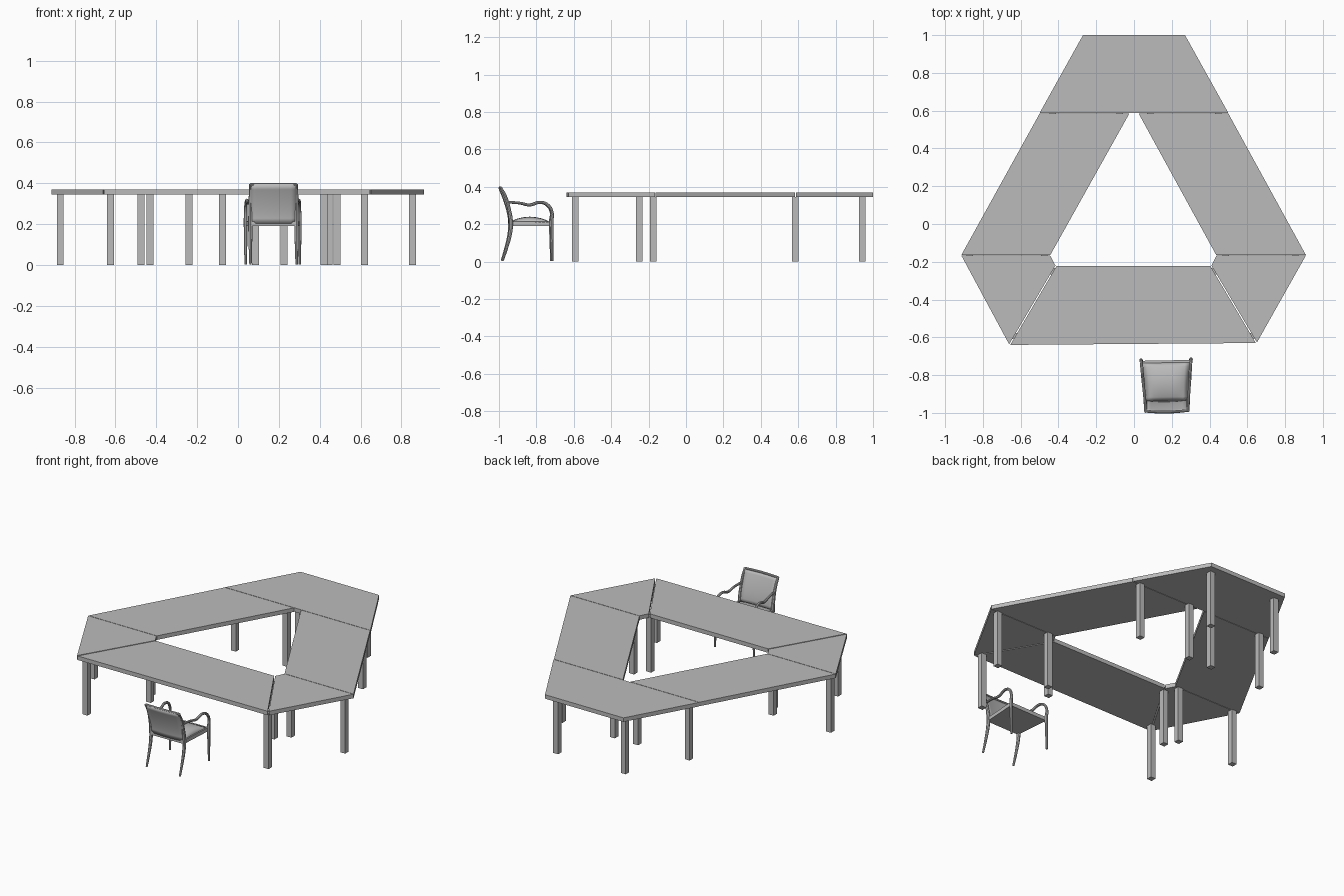
import bpy, bmesh, math
from mathutils import Matrix, Vector

cube = bpy.data.objects.get("Cube")
if cube:
    bpy.data.objects.remove(cube, do_unlink=True)

grey = bpy.data.materials.new("plain grey")
grey.use_nodes = True
grey.diffuse_color = (0.5, 0.5, 0.5, 1)
grey.node_tree.nodes["Principled BSDF"].inputs["Base Color"].default_value = (0.5, 0.5, 0.5, 1)


def add(name, bm):
    bmesh.ops.recalc_face_normals(bm, faces=bm.faces)
    mesh = bpy.data.meshes.new(name)
    bm.to_mesh(mesh)
    bm.free()
    mesh.materials.append(grey)
    ob = bpy.data.objects.new(name, mesh)
    bpy.context.collection.objects.link(ob)
    return ob


def slab(name, outline, low, high):
    bm = bmesh.new()
    face = bm.faces.new([bm.verts.new((x, y, low)) for x, y in outline])
    top = bmesh.ops.extrude_face_region(bm, geom=[face])["geom"]
    bmesh.ops.translate(bm, vec=(0, 0, high - low),
                        verts=[v for v in top if isinstance(v, bmesh.types.BMVert)])
    return add(name, bm)


def smooth(ob, angle=40):
    bpy.ops.object.select_all(action='DESELECT')
    ob.select_set(True)
    bpy.context.view_layer.objects.active = ob
    bpy.ops.object.shade_smooth_by_angle(angle=math.radians(angle))


# Table ring: six tops
TOP, UNDER = 0.37, 0.345
tops = {
    "back_top": [(-.27, 1), (.27, 1), (.5, .587), (-.5, .587)],
    "right_side_top": [(-.5, .584), (-.025, .584), (-.443, -.164), (-.914, -.164)],
    "left_side_top": [(.5, .584), (.025, .584), (.435, -.164), (.91, -.164)],
    "right_corner_top": [(-.914, -.167), (-.444, -.167), (-.416, -.22), (-.661, -.637)],
    "left_corner_top": [(.91, -.167), (.436, -.167), (.41, -.22), (.651, -.627)],
    "front_top": [(-.655, -.64), (.645, -.63), (.404, -.222), (-.41, -.222)],
}
for name, outline in tops.items():
    slab(name, outline, UNDER, TOP)

# Square table legs, in rows from front to back
rows = {
    -.593: (-.625, .62),
    -.25: (-.43, .42),
    -.175: (-.87, -.475, .485, .855),
    .585: (-.43, -.075, .085, .445),
    .942: (-.24, .225),
}
h = 0.017
for y, xs in rows.items():
    for x in xs:
        slab("table_leg", [(x - h, y - h), (x + h, y - h), (x + h, y + h), (x - h, y + h)], 0, UNDER)

# Armchair, facing the table
chair = []
CX, FRONT, BACK = 0.172, -0.72, -0.99


def half(y):
    return 0.111 + 0.021 * (y - BACK) / (FRONT - BACK)


def tube(name, points, radii):
    curve = bpy.data.curves.new(name, 'CURVE')
    curve.dimensions = '3D'
    curve.bevel_depth = 1
    curve.bevel_resolution = 2
    curve.resolution_u = 6
    curve.use_fill_caps = True
    spline = curve.splines.new('BEZIER')
    spline.bezier_points.add(len(points) - 1)
    for bp, p, r in zip(spline.bezier_points, points, radii):
        bp.co, bp.radius = p, r
        bp.handle_left_type = bp.handle_right_type = 'AUTO'
    ob = bpy.data.objects.new(name, curve)
    bpy.context.collection.objects.link(ob)
    bpy.context.view_layer.update()
    mesh = bpy.data.meshes.new_from_object(ob.evaluated_get(bpy.context.evaluated_depsgraph_get()))
    bpy.data.objects.remove(ob, do_unlink=True)
    mesh.materials.clear()
    mesh.materials.append(grey)
    ob = bpy.data.objects.new(name, mesh)
    bpy.context.collection.objects.link(ob)
    smooth(ob)
    chair.append(ob)


def grid(name, nu, nv, place, thickness):
    bm = bmesh.new()
    vs = [[bm.verts.new(place(2 * i / nu - 1, j / nv)) for i in range(nu + 1)] for j in range(nv + 1)]
    for j in range(nv):
        for i in range(nu):
            bm.faces.new((vs[j][i], vs[j][i + 1], vs[j + 1][i + 1], vs[j + 1][i]))
    ob = add(name, bm)
    mod = ob.modifiers.new("thickness", 'SOLIDIFY')
    mod.thickness = thickness
    mod.offset = 0
    smooth(ob)
    chair.append(ob)


# Stiles with back legs, and arms flowing down into the front legs
stile = [(-.983, .004), (-.962, .07), (-.942, .15), (-.938, .21), (-.95, .29), (-.968, .35), (-.992, .395)]
arm = [(-.957, .318), (-.89, .313), (-.835, .303), (-.78, .317), (-.74, .302), (-.718, .262),
       (-.721, .215), (-.72, .15), (-.718, .004)]
for side, s in (("left", 1), ("right", -1)):
    tube(side + "_back_leg_and_stile", [(CX + s * 0.113, y, z) for y, z in stile],
         [.006, .008, .01, .011, .009, .008, .007])
    tube(side + "_arm_and_front_leg", [(CX + s * half(y), y, z) for y, z in arm],
         [.007, .007, .008, .008, .008, .008, .01, .009, .006])
tube("back_top_rail", [(CX - .113, -.99, .394), (CX, -.995, .395), (CX + .113, -.99, .394)], [.007] * 3)


# Curved back panel
def back_point(u, v):
    z = 0.205 + 0.19 * v
    y = -0.937 - 0.054 * v ** 1.6 - 0.008 * (1 - u * u)
    return (CX + u * 0.113, y, z)


grid("back_panel", 8, 8, back_point, 0.01)

# Seat frame and domed cushion
chair.append(slab("seat_frame", [(CX + s * half(y), y) for s, y in
                                 ((-1, -.945), (1, -.945), (1, -.722), (-1, -.722))], 0.19, 0.213))


def cushion_point(u, v):
    y = -0.935 + 0.2 * v
    return (CX + u * (half(y) - 0.008), y, 0.213 + 0.025 * (1 - u ** 4) * math.sin(math.pi * v) ** 0.8)


grid("seat_cushion", 10, 10, cushion_point, 0.004)

# Slight turn of the whole chair
pivot = Vector((CX, -0.86, 0))
turn = Matrix.Translation(pivot) @ Matrix.Rotation(math.radians(1), 4, 'Z') @ Matrix.Translation(-pivot)
for ob in chair:
    ob.matrix_world = turn
